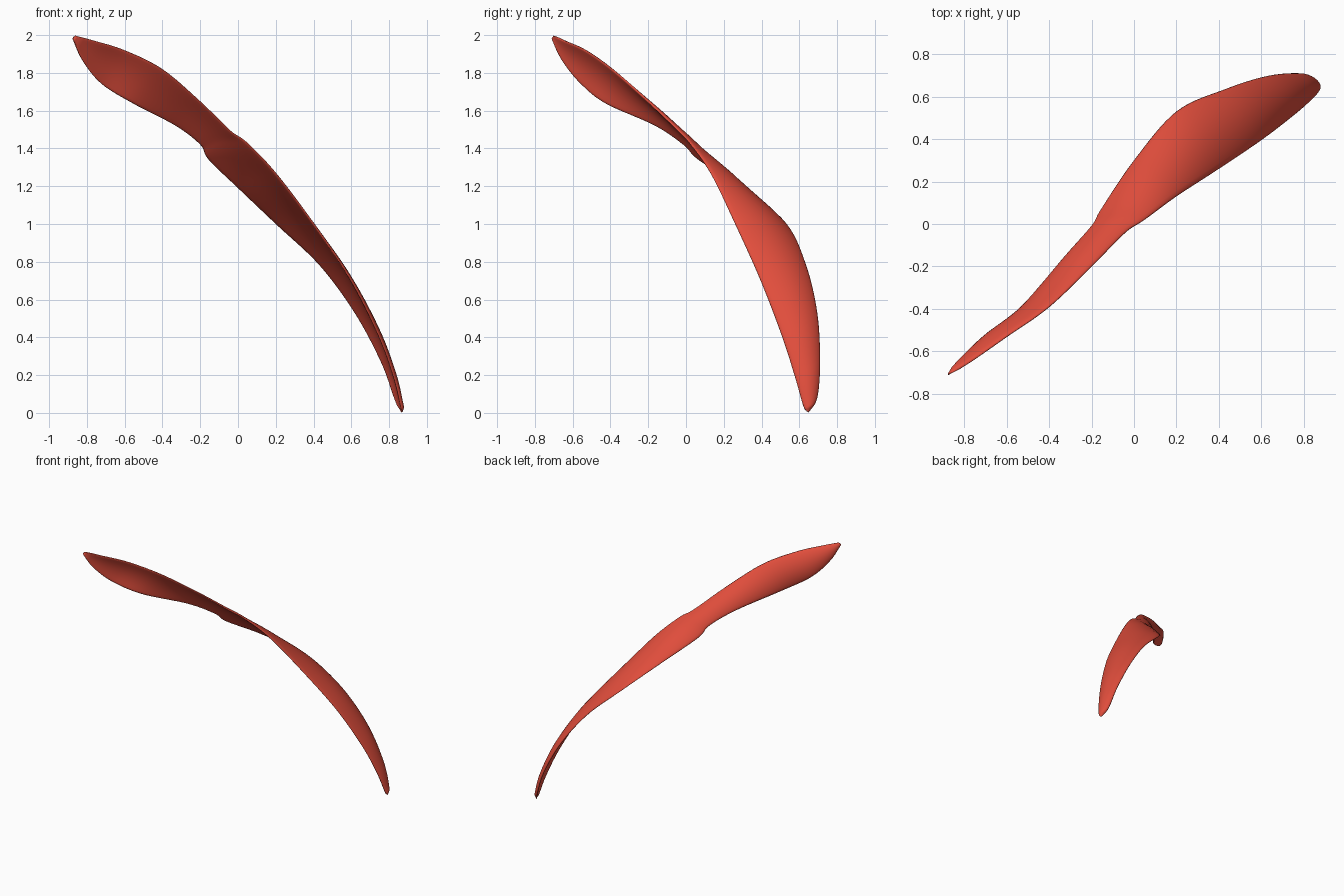
import bpy, bmesh, math
from mathutils import Vector

if "Cube" in bpy.data.objects:
    bpy.data.objects.remove(bpy.data.objects["Cube"])

# Matching points on the two long edges of the twisted strip
EDGE_A = [(-.86, -.70, 1.997), (-.76, -.64, 1.97), (-.6, -.53, 1.92), (-.4, -.39, 1.82),
          (-.2, -.2, 1.65), (-.04, -.04, 1.495), (.05, .02, 1.43), (.2, .13, 1.27),
          (.4, .26, 1.0), (.6, .395, .7), (.75, .51, .4), (.83, .58, .18),
          (.865, .62, .04), (.872, .64, .008)]
EDGE_B = [(-.875, -.71, 1.98), (-.82, -.65, 1.86), (-.72, -.555, 1.74), (-.55, -.42, 1.635),
          (-.33, -.16, 1.52), (-.2, -.01, 1.42), (-.155, .07, 1.34), (0, .3, 1.19),
          (.2, .53, 1.0), (.43, .635, .785), (.62, .695, .53), (.76, .71, .27),
          (.83, .695, .08), (.865, .65, .003)]
STEPS, RING = 8, 24
BULGE, HALF_THICK = .12, .012


def smooth_path(points):
    """Catmull-Rom curve through the points."""
    p = [Vector(q) for q in points]
    p = [2 * p[0] - p[1]] + p + [2 * p[-1] - p[-2]]
    out = []
    for i in range(1, len(p) - 2):
        a, b, c, d = p[i - 1:i + 3]
        for k in range(STEPS):
            t = k / STEPS
            out.append(.5 * (2 * b + (c - a) * t + (2 * a - 5 * b + 4 * c - d) * t * t
                             + (3 * b - a - 3 * c + d) * t ** 3))
    return out + [p[-2]]


side_a, side_b = smooth_path(EDGE_A), smooth_path(EDGE_B)
mid = [(a + b) / 2 for a, b in zip(side_a, side_b)]
bm = bmesh.new()
rings = []
last = len(mid) - 1

# Arched, thin cross-section carried along the strip
for i, (a, b) in enumerate(zip(side_a, side_b)):
    tangent = mid[min(i + 1, last)] - mid[max(i - 1, 0)]
    across = b - a
    normal = tangent.cross(across).normalized()
    thick = min(HALF_THICK, across.length * .2)
    ring = []
    for k in range(RING):
        ang = 2 * math.pi * k / RING
        v = (1 - math.cos(ang)) / 2
        s = math.sin(ang)
        lift = BULGE * across.length * 4 * v * (1 - v)
        rim = math.copysign(abs(s) ** .6, s) * thick
        ring.append(bm.verts.new(a + across * v + normal * (lift + rim)))
    rings.append(ring)

for r0, r1 in zip(rings, rings[1:]):
    for k in range(RING):
        n = (k + 1) % RING
        bm.faces.new((r0[k], r0[n], r1[n], r1[k]))
bm.faces.new(rings[0])
bm.faces.new(rings[-1])
bmesh.ops.recalc_face_normals(bm, faces=bm.faces)
for f in bm.faces:
    f.smooth = True

mesh = bpy.data.meshes.new("twisted_strip")
bm.to_mesh(mesh)
bm.free()
strip = bpy.data.objects.new("twisted_strip", mesh)
bpy.context.collection.objects.link(strip)

# Red finish
red = bpy.data.materials.new("red")
red.diffuse_color = (.75, .075, .045, 1)
red.use_nodes = True
red.node_tree.nodes["Principled BSDF"].inputs["Base Color"].default_value = red.diffuse_color
mesh.materials.append(red)
